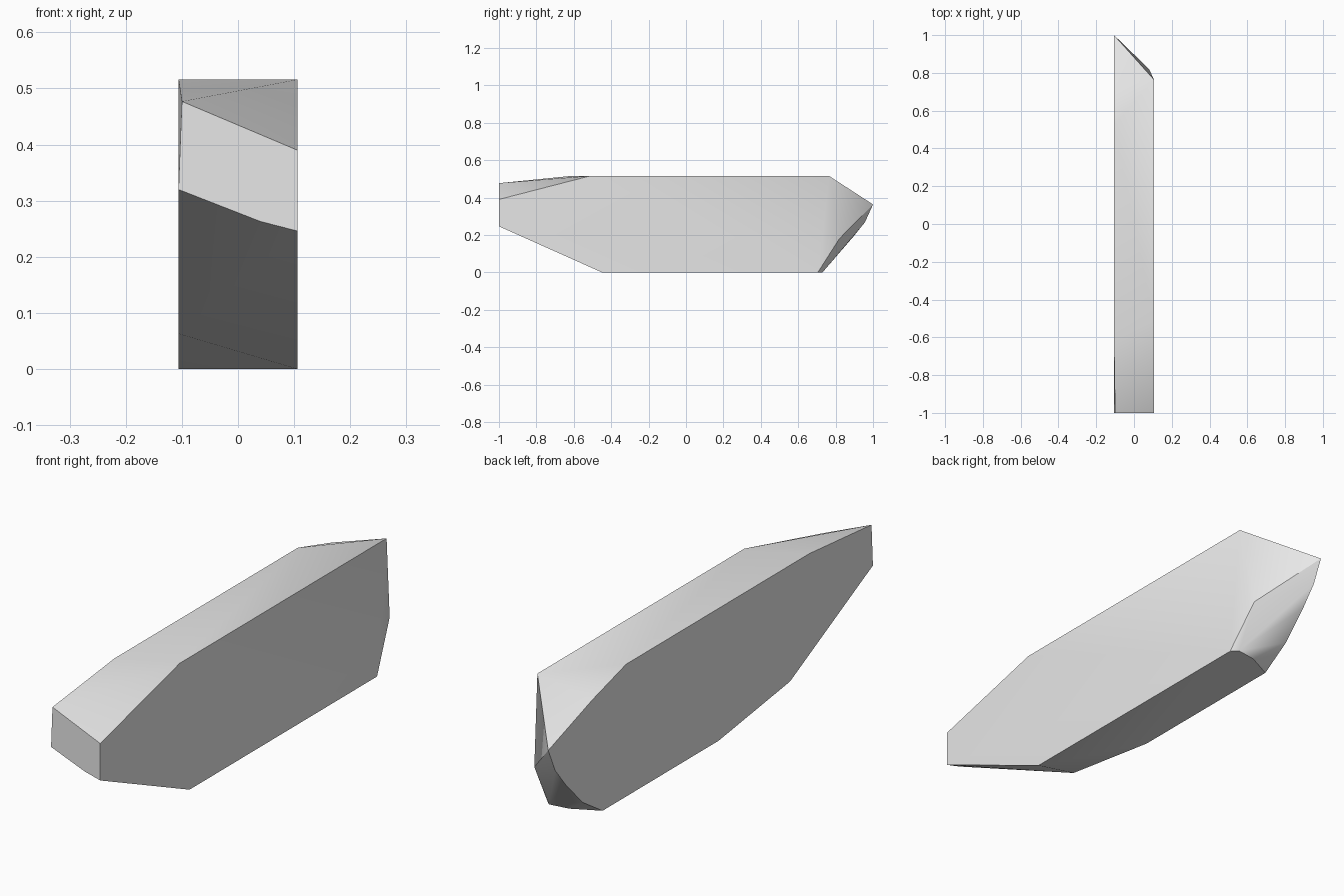
import bpy, bmesh, math

cube = bpy.data.objects.get("Cube")
if cube:
    bpy.data.objects.remove(cube, do_unlink=True)

W = 0.106  # half thickness

# Outline of the left (+x) side: (y, z)
left_rim = [(-1, 0.246), (-1, 0.39), (-0.51, 0.516), (0.764, 0.516),
            (0.705, 0), (-0.45, 0)]

# Outline of the right (-x) side: (y, z), with the rounded tail tip
right_rim = [(-1, 0.32), (-0.61, 0.516), (0.52, 0.516), (0.727, 0.457),
             (1, 0.363), (0.957, 0.268), (0.894, 0.19), (0.789, 0.08),
             (0.665, 0), (-0.05, 0), (-0.49, 0.063)]

# Corners between the two sides: nose top, nose bottom, tail bulge, tail foot
between = [(-0.1, -1, 0.477), (0.04, -1, 0.263), (0.08, 0.82, 0.18),
           (0.08, 0.73, 0), (0.0, 0.718, 0)]

points = [(W, y, z) for y, z in left_rim]
points += [(-W, y, z) for y, z in right_rim]
points += between

# Wrap the outlines in one faceted skin
bm = bmesh.new()
for p in points:
    bm.verts.new(p)
result = bmesh.ops.convex_hull(bm, input=bm.verts[:])
loose = {e for e in result["geom_interior"] if isinstance(e, bmesh.types.BMVert)}
bmesh.ops.delete(bm, geom=list(loose), context='VERTS')
bmesh.ops.dissolve_limit(bm, angle_limit=math.radians(0.5),
                         verts=bm.verts[:], edges=bm.edges[:])
bmesh.ops.recalc_face_normals(bm, faces=bm.faces[:])

mesh = bpy.data.meshes.new("faceted_slab")
bm.to_mesh(mesh)
bm.free()
slab = bpy.data.objects.new("faceted_slab", mesh)
bpy.context.collection.objects.link(slab)

# Plain light grey
grey = bpy.data.materials.new("light_grey")
grey.use_nodes = True
colour = (0.8, 0.8, 0.8, 1)
grey.diffuse_color = colour
for node in grey.node_tree.nodes:
    if node.type == 'BSDF_PRINCIPLED':
        node.inputs["Base Color"].default_value = colour
mesh.materials.append(grey)

# Soft shading on shallow facets, crisp rims
bpy.ops.object.select_all(action='DESELECT')
slab.select_set(True)
bpy.context.view_layer.objects.active = slab
bpy.ops.object.shade_smooth_by_angle(angle=math.radians(30))
